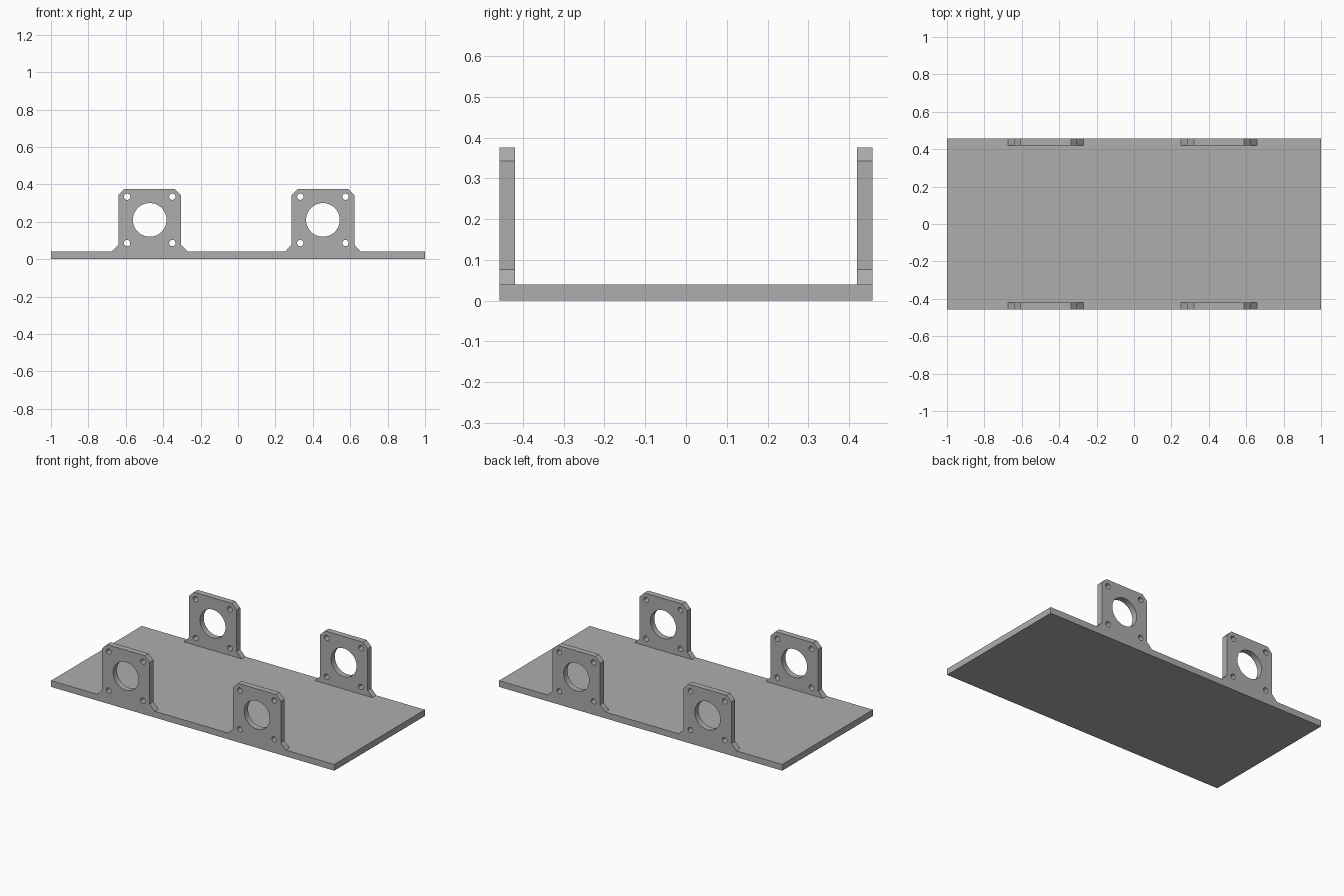
import bpy, bmesh
from math import sin, cos, pi, radians
from mathutils import Matrix

if "Cube" in bpy.data.objects:
    bpy.data.objects.remove(bpy.data.objects["Cube"], do_unlink=True)

LENGTH, WIDTH, BASE_T = 2.0, 0.914, 0.04
WALL_T = 0.038
HOLE_Z = 0.21

grey = bpy.data.materials.new("grey_metal")
grey.use_nodes = True
colour = (0.42, 0.42, 0.42, 1)
grey.diffuse_color = colour
grey.node_tree.nodes["Principled BSDF"].inputs["Base Color"].default_value = colour


def circle(cx, cy, r, n):
    return [(cx + r * cos(2 * pi * i / n), cy + r * sin(2 * pi * i / n)) for i in range(n)]


def plate_mesh(name, loops, thickness):
    """Fill an outline with holes, thicken it and stand it upright."""
    curve = bpy.data.curves.new(name + "_profile", 'CURVE')
    curve.dimensions = '2D'
    curve.fill_mode = 'BOTH'
    curve.extrude = thickness / 2
    for loop in loops:
        spline = curve.splines.new('POLY')
        spline.points.add(len(loop) - 1)
        for point, (x, y) in zip(spline.points, loop):
            point.co = (x, y, 0, 1)
        spline.use_cyclic_u = True
    helper = bpy.data.objects.new(name + "_profile", curve)
    bpy.context.collection.objects.link(helper)
    bpy.context.view_layer.update()
    evaluated = helper.evaluated_get(bpy.context.evaluated_depsgraph_get())
    mesh = bpy.data.meshes.new_from_object(evaluated)
    mesh.name = name
    bpy.data.objects.remove(helper, do_unlink=True)
    bpy.data.curves.remove(curve)
    bm = bmesh.new()
    bm.from_mesh(mesh)
    bmesh.ops.remove_doubles(bm, verts=bm.verts, dist=1e-5)
    bmesh.ops.transform(bm, matrix=Matrix.Rotation(pi / 2, 4, 'X'), verts=bm.verts)
    bmesh.ops.recalc_face_normals(bm, faces=bm.faces)
    bm.to_mesh(mesh)
    bm.free()
    mesh.materials.clear()
    mesh.materials.append(grey)
    return mesh


# Base plate
bpy.ops.mesh.primitive_cube_add(size=1, location=(0, 0, BASE_T / 2))
base = bpy.context.object
base.name = "base_plate"
base.scale = (LENGTH, WIDTH, BASE_T)
bpy.ops.object.transform_apply(location=False, rotation=False, scale=True)
base.data.materials.append(grey)

# Motor mount outline: flared foot, straight sides, chamfered top corners
half = [(0.203, BASE_T), (0.168, 0.077), (0.168, 0.342), (0.134, 0.376)]
outline = half + [(-x, z) for x, z in reversed(half)]
holes = [circle(0, HOLE_Z, 0.09, 64)]
holes += [circle(sx * 0.121, HOLE_Z + sz * 0.124, 0.017, 24) for sx in (-1, 1) for sz in (-1, 1)]
mount_mesh = plate_mesh("motor_mount", [outline] + holes, WALL_T)

# Four mounts along the long edges
for end, x in (("right", -0.472), ("left", 0.454)):
    for side, sy in (("front", -1), ("back", 1)):
        mount = bpy.data.objects.new(f"motor_mount_{side}_{end}", mount_mesh)
        bpy.context.collection.objects.link(mount)
        mount.location = (x, sy * (WIDTH - WALL_T) / 2, 0)

# Smooth hole walls, sharp edges elsewhere
bpy.ops.object.select_all(action='DESELECT')
mount.select_set(True)
bpy.context.view_layer.objects.active = mount
bpy.ops.object.shade_smooth_by_angle(angle=radians(30))
